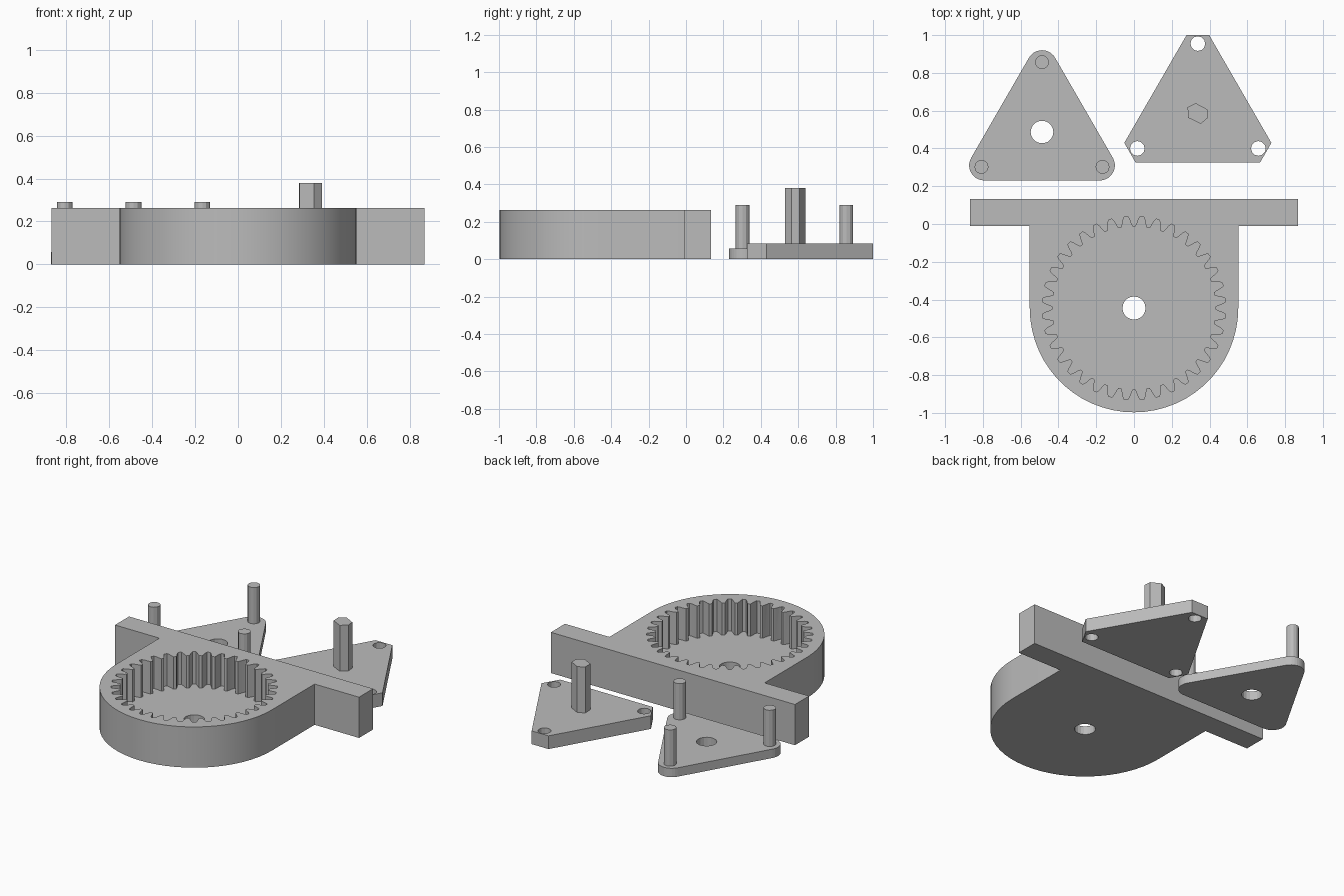
import bpy, bmesh, math
from math import cos, sin, pi, radians

if "Cube" in bpy.data.objects:
    bpy.data.objects.remove(bpy.data.objects["Cube"])

grey = bpy.data.materials.new("plain grey")
grey.diffuse_color = (0.5, 0.5, 0.5, 1)
grey.use_nodes = True
grey.node_tree.nodes["Principled BSDF"].inputs["Base Color"].default_value = grey.diffuse_color


def circle(cx, cy, r, n, start=0.0, sweep=2 * pi):
    """Points on an arc; a full sweep does not repeat its first point."""
    steps = n if sweep >= 2 * pi - 1e-6 else n - 1
    return [(cx + r * cos(start + sweep * i / steps),
             cy + r * sin(start + sweep * i / steps)) for i in range(n)]


def prism(name, outline, z0, z1, holes=()):
    """Extrude a flat outline, with holes, between two heights."""
    cu = bpy.data.curves.new(name, 'CURVE')
    cu.dimensions, cu.fill_mode = '2D', 'BOTH'
    cu.extrude = (z1 - z0) / 2
    for loop in (outline, *holes):
        sp = cu.splines.new('POLY')
        sp.points.add(len(loop) - 1)
        for p, (x, y) in zip(sp.points, loop):
            p.co = (x, y, 0, 1)
        sp.use_cyclic_u = True
    tmp = bpy.data.objects.new(name + "_curve", cu)
    bpy.context.collection.objects.link(tmp)
    me = bpy.data.meshes.new_from_object(
        tmp.evaluated_get(bpy.context.evaluated_depsgraph_get()))
    bpy.data.objects.remove(tmp)
    bm = bmesh.new()
    bm.from_mesh(me)
    bmesh.ops.remove_doubles(bm, verts=bm.verts, dist=1e-5)
    bmesh.ops.translate(bm, verts=bm.verts, vec=(0, 0, (z0 + z1) / 2))
    bmesh.ops.recalc_face_normals(bm, faces=bm.faces)
    for f in bm.faces:
        f.smooth = False
    bm.to_mesh(me)
    bm.free()
    me.materials.clear()
    me.materials.append(grey)
    ob = bpy.data.objects.new(name, me)
    bpy.context.collection.objects.link(ob)
    return ob


def cut(target, cutter):
    mod = target.modifiers.new("cut", 'BOOLEAN')
    mod.operation, mod.solver, mod.object = 'DIFFERENCE', 'EXACT', cutter
    bpy.context.view_layer.objects.active = target
    bpy.ops.object.modifier_apply(modifier=mod.name)
    bpy.data.objects.remove(cutter)


# Ring gear housing: mounting bar plus a round-ended body
GY = -0.445
body = circle(0, GY, 0.552, 31, pi, pi)
outline = body + [(0.552, -0.01), (0.868, -0.01), (0.868, 0.133),
                  (-0.868, 0.133), (-0.868, -0.01), (-0.552, -0.01)]
housing = prism("ring_gear_housing", outline, 0, 0.262)

# Toothed pocket, open at the top
TEETH = 36
half = [(0.11, 0.432), (0.19, 0.445), (0.30, 0.472), (0.39, 0.486)]
tooth = [(-f, r) for f, r in reversed(half)] + half
pocket = []
for i in range(TEETH):
    for f, r in tooth:
        a = pi / 2 + 2 * pi * (i + f) / TEETH
        pocket.append((r * cos(a), GY + r * sin(a)))
cut(housing, prism("pocket_cutter", pocket, 0.054, 0.4))
cut(housing, prism("axle_cutter", circle(0, GY, 0.061, 20), -0.1, 0.2))

# Carrier plate with rounded corners, centre hole and three pins
CX, CY = -0.487, 0.487
angles = [radians(a) for a in (90, 210, 330)]
rounded = []
for a in angles:
    rounded += circle(CX + 0.353 * cos(a), CY + 0.353 * sin(a), 0.08, 11,
                      a - pi / 3, 2 * pi / 3)
prism("pin_plate", rounded, 0, 0.057, [circle(CX, CY, 0.06, 18)])
for a in angles:
    prism("plate_pin", circle(CX + 0.37 * cos(a), CY + 0.37 * sin(a), 0.037, 12),
          0.057, 0.29)

# Carrier plate with clipped corners and three pin holes
KX, KY = 0.338, 0.585
clipped = []
for a in angles:
    for s in (-1, 1):
        clipped.append((KX + 0.415 * cos(a) - s * 0.06 * sin(a),
                        KY + 0.415 * sin(a) + s * 0.06 * cos(a)))
pin_holes = [circle(KX + 0.37 * cos(a), KY + 0.37 * sin(a), 0.039, 12) for a in angles]
prism("shaft_plate", clipped, 0, 0.085, pin_holes)

# Drive shaft with flattened sides
shaft = [(-0.054, 0.033), (-0.012, 0.055), (0.05, 0.022),
         (0.054, -0.022), (0.015, -0.055), (-0.052, -0.022)]
prism("drive_shaft", [(KX + x, KY + y) for x, y in shaft], 0.085, 0.38)

# Soften only the large round end of the housing
bpy.ops.object.select_all(action='DESELECT')
housing.select_set(True)
bpy.context.view_layer.objects.active = housing
bpy.ops.object.shade_smooth_by_angle(angle=radians(13))
